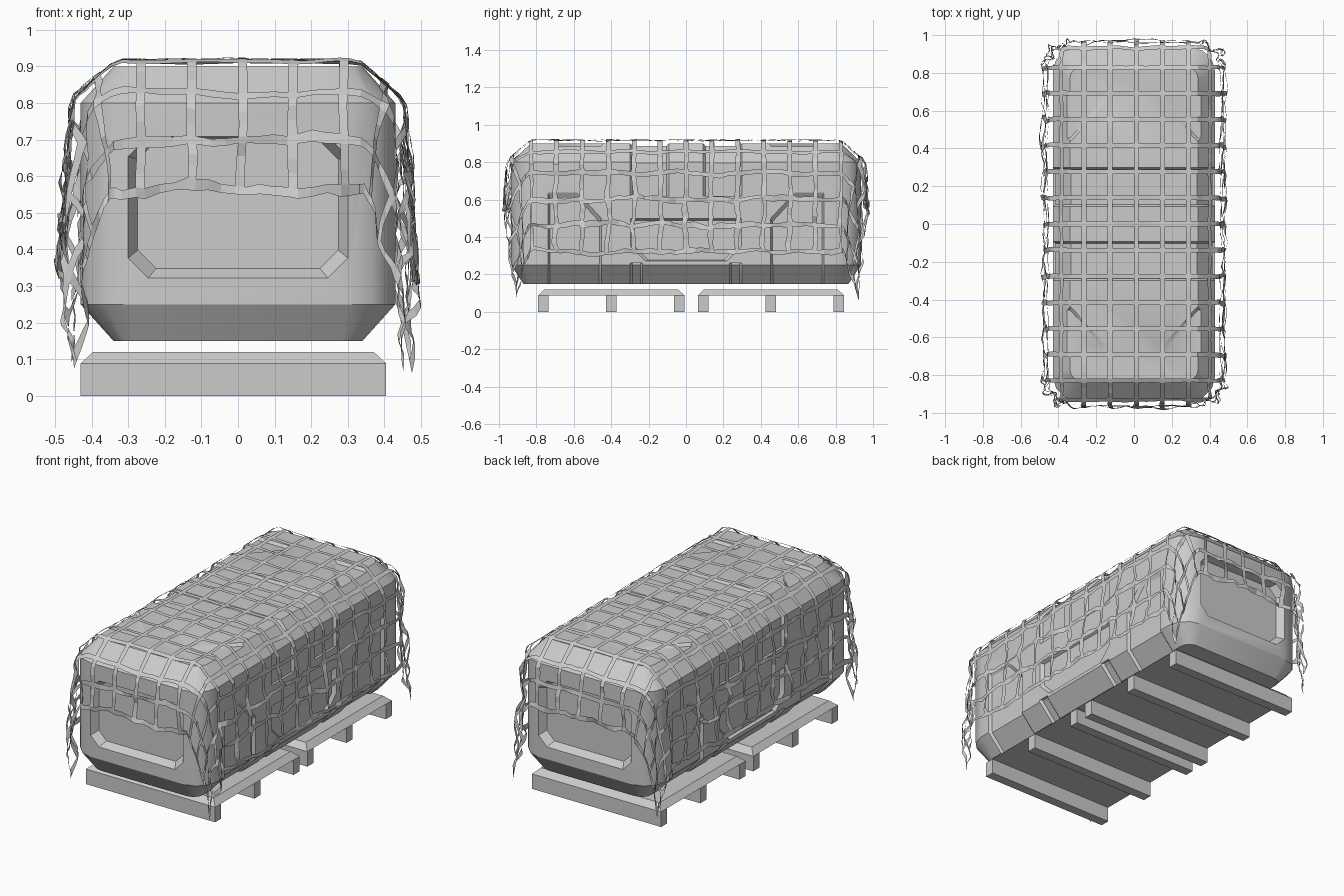
import bpy, bmesh, math
from mathutils import Vector, noise

if "Cube" in bpy.data.objects:
    bpy.data.objects.remove(bpy.data.objects["Cube"])


def make(name, bm):
    bmesh.ops.recalc_face_normals(bm, faces=bm.faces)
    me = bpy.data.meshes.new(name)
    bm.to_mesh(me)
    bm.free()
    ob = bpy.data.objects.new(name, me)
    bpy.context.collection.objects.link(ob)
    return ob


def loft(bm, loops):
    """Closed solid through a series of matching loops."""
    rings = [[bm.verts.new(p) for p in lp] for lp in loops]
    n = len(rings[0])
    for a, b in zip(rings, rings[1:]):
        for i in range(n):
            j = (i + 1) % n
            bm.faces.new((a[i], a[j], b[j], b[i]))
    bm.faces.new(rings[0])
    bm.faces.new(rings[-1])


def octagon(hx, hy, c):
    return [(hx, hy - c), (hx - c, hy), (c - hx, hy), (-hx, hy - c),
            (-hx, c - hy), (c - hx, -hy), (hx - c, -hy), (hx, c - hy)]


def rounded(hx, hy, r, seg=3):
    pts = []
    for q, (sx, sy) in enumerate(((1, 1), (-1, 1), (-1, -1), (1, -1))):
        for i in range(seg + 1):
            a = (q + i / seg) * math.pi / 2
            pts.append((sx * (hx - r) + r * math.cos(a), sy * (hy - r) + r * math.sin(a)))
    return pts


def scaled(pts, c, k):
    return [(c[0] + (p - c[0]) * k, c[1] + (q - c[1]) * k) for p, q in pts]


# case body: rounded plan corners, chamfered top and bottom
bm = bmesh.new()
loft(bm, [[(x, y, z) for x, y in rounded(hx, hy, c)] for hx, hy, c, z in (
    (0.34, 0.87, 0.06, 0.15), (0.43, 0.935, 0.13, 0.25),
    (0.43, 0.935, 0.13, 0.80), (0.34, 0.83, 0.06, 0.90))])
body = make("case_body", bm)


def cut(fill):
    """Subtract the solids made by fill(bm) from the case body."""
    cb = bmesh.new()
    fill(cb)
    cutter = make("cutter", cb)
    cutter.hide_render = True
    mod = body.modifiers.new("cut", 'BOOLEAN')
    mod.operation = 'DIFFERENCE'
    mod.solver = 'EXACT'
    mod.object = cutter
    bpy.context.view_layer.objects.active = body
    bpy.ops.object.modifier_apply(modifier="cut")
    bpy.data.objects.remove(cutter)


# sloped panel recess in each end
def end_panels(cb):
    for s in (-1, 1):
        loft(cb, [[(x, s * y, z + zc) for x, z in octagon(hx, hz, c)] for hx, hz, c, y, zc in (
            (0.302, 0.195, 0.055, 0.938, 0.515), (0.274, 0.174, 0.05, 0.895, 0.522))])


# two slope-walled channels running over the lid and down the sides
def lid_channels(cb):
    def profile(d):
        half = [(0.43 - d, 0.62), (0.43 - d, 0.80 - d * 0.4), (0.34 - d * 0.4, 0.90 - d)]
        return (half + [(-x, z) for x, z in reversed(half)]
                + [(-0.6, 0.62), (-0.6, 1.1), (0.6, 1.1), (0.6, 0.62)])
    for a, b in ((-0.30, -0.09), (0.09, 0.30)):
        loft(cb, [[(x, y, z) for x, z in profile(d)] for y, d in (
            (a, -0.002), (a + 0.014, 0.014), (b - 0.014, 0.014), (b, -0.002))])


# corner recesses in the lid
def lid_corners(cb):
    pts = [(0.40, 0.44), (0.33, 0.44), (0.14, 0.65), (0.13, 0.70), (0.40, 0.70)]
    for sx in (-1, 1):
        for sy in (-1, 1):
            loft(cb, [[(sx * x, sy * y, z) for x, y in scaled(pts, (0.40, 0.57), k)]
                      for k, z in ((0.88, 0.885), (1.0, 0.902))])


# stepped recesses on the side walls
def side_recesses(cb):
    outer = [(0.74, 0.26), (0.74, 0.64), (0.58, 0.64), (0.45, 0.50), (0.45, 0.26)]
    centre = [(-0.30, 0.50), (0.30, 0.50), (0.30, 0.35), (0.22, 0.27), (-0.22, 0.27), (-0.30, 0.35)]
    for sx in (-1, 1):
        for pts, c in ((outer, (0.595, 0.26)), ([(-y, z) for y, z in outer], (-0.595, 0.26)),
                       (centre, (0, 0.36))):
            loft(cb, [[(sx * x, y, z) for y, z in scaled(pts, c, k)]
                      for k, x in ((0.92, 0.413), (1.0, 0.432))])


# recesses carried down over the lower side chamfer
def skirt_notches(cb):
    def profile(d):
        return [(0.43 - d, 0.262), (0.43 - d, 0.25), (0.34 - d - 0.018, 0.13),
                (0.6, 0.13), (0.6, 0.262)]
    for sx in (-1, 1):
        for a, b in ((-0.74, -0.45), (-0.30, -0.23), (0.23, 0.30), (0.45, 0.74)):
            loft(cb, [[(sx * x, y, z) for x, z in profile(d)] for y, d in (
                (a, -0.002), (a + 0.014, 0.017), (b - 0.014, 0.017), (b, -0.002))])


for f in (end_panels, lid_channels, lid_corners, side_recesses, skirt_notches):
    cut(f)
body.select_set(True)
bpy.ops.object.shade_smooth_by_angle(angle=math.radians(32))

# pallets: bevelled deck on three runners
X0, X1 = -0.43, 0.405


def box(bm, x0, x1, y0, y1, z0, z1, inset=0.0):
    loft(bm, [[(x0 + i, y0 + i, z), (x1 - i, y0 + i, z), (x1 - i, y1 - i, z), (x0 + i, y1 - i, z)]
              for z, i in ((z0, 0), (z1, inset))])


for label, y0 in (("front", -0.79), ("back", 0.063)):
    bm = bmesh.new()
    box(bm, X0, X1, y0, y0 + 0.782, 0.088, 0.12, 0.034)
    make(label + "_pallet_deck", bm)
    bm = bmesh.new()
    for d in (0, 0.363, 0.726):
        box(bm, X0, X1, y0 + d, y0 + d + 0.056, 0, 0.088)
    make(label + "_pallet_runners", bm)

# cargo net: flat straps draped over the case, bunched at the corners
STEP, HALF_W, U0, V0, TOP = 0.1385, 0.0125, 0.33, 0.83, 0.918


def strap_lines(n, off):
    """Coordinates across the cloth; True marks an interval covered by a strap."""
    pos, strap = [], []
    for k in range(-n, n + 1):
        a, b = k * STEP - HALF_W + off, k * STEP + HALF_W + off
        pos += [a, b]
        strap.append(True)
        if k < n:
            gap = STEP - 2 * HALF_W
            pos += [b + gap / 3, b + 2 * gap / 3]
            strap += [False] * 3
    return pos, strap


def drape(u, v):
    du, dv = max(abs(u) - U0, 0), max(abs(v) - V0, 0)
    su, sv = math.copysign(1, u), math.copysign(1, v)
    r = math.hypot(du, dv)
    t = math.atan2(dv, du) if r else 0
    if r < 0.17:
        out, down = 0.125 * r / 0.17, 0.11 * r / 0.17
    else:
        out, down = 0.125 + 0.06 * (r - 0.17), 0.11 + (r - 0.17)
    fold = math.sin(2 * t)
    down *= 1 + 0.19 * fold
    hang = min(r / 0.4, 1.0)
    out += fold * hang * (0.025 * math.sin(10 * t + su + sv) - 0.01)
    n = noise.noise_vector(Vector((u * 7, v * 7, 3.0)))
    fine = noise.noise_vector(Vector((u * 19, v * 19, 8.0)))
    out += hang * (0.024 * n.x + 0.014 * fine.x)
    x = su * (min(abs(u), U0) + out * math.cos(t))
    y = sv * (min(abs(v), V0) + out * math.sin(t))
    x += 0.012 * n.y * (hang if du == 0 else 0.3)
    y += (0.02 * n.z + 0.012 * fine.z) * (hang if dv == 0 else 0.3)
    z = TOP - down + (0.01 + 0.02 * hang) * n.z + 0.014 * hang * fine.y
    return x, max(-1, min(1, y)), z


us, u_strap = strap_lines(7, 0.012)
vs, v_strap = strap_lines(9, 0.0)
bm = bmesh.new()
grid = [[bm.verts.new(drape(u, v)) for v in vs] for u in us]
for i, a in enumerate(u_strap):
    for j, b in enumerate(v_strap):
        if a or b:
            bm.faces.new((grid[i][j], grid[i + 1][j], grid[i + 1][j + 1], grid[i][j + 1]))
loose = [v for v in bm.verts if not v.link_faces]
bmesh.ops.delete(bm, geom=loose, context='VERTS')
make("cargo_net", bm)
